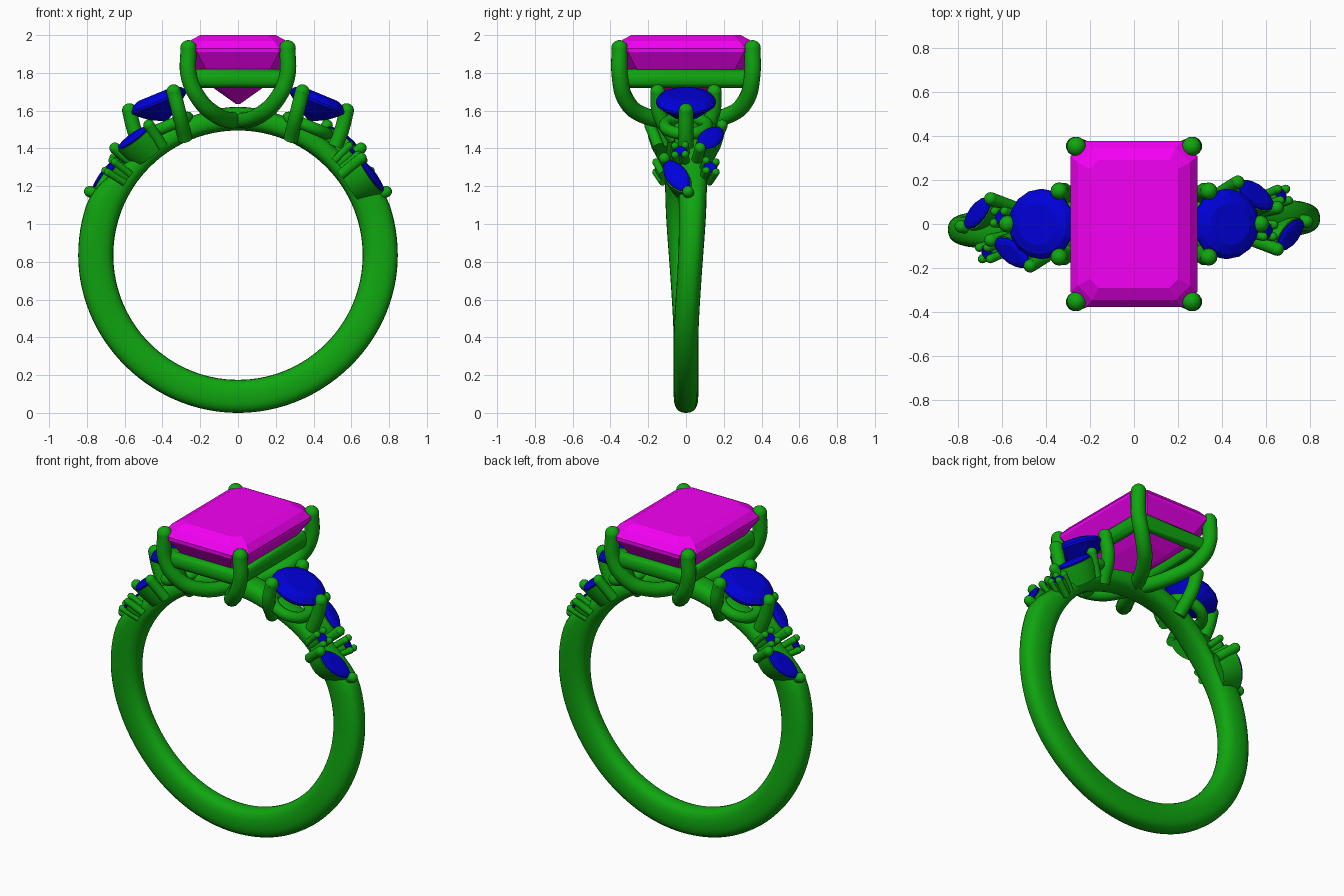
import bpy, bmesh, math
from mathutils import Vector, Matrix

if "Cube" in bpy.data.objects:
    bpy.data.objects.remove(bpy.data.objects["Cube"])

def material(name, c):
    m = bpy.data.materials.new(name)
    m.diffuse_color = (*c, 1)
    m.use_nodes = True
    m.node_tree.nodes["Principled BSDF"].inputs["Base Color"].default_value = m.diffuse_color
    return m

METAL = material("green metal", (0.005, 0.38, 0.005))
PINK = material("pink gem", (0.9, 0.0, 0.9))
BLUE = material("blue gem", (0.0, 0.0, 0.7))
HALF_TURN = Matrix.Rotation(math.pi, 4, 'Z')
CENTRE = Vector((0, 0, 0.835))

def smooth(ob, angle=40):
    bpy.ops.object.select_all(action='DESELECT')
    ob.select_set(True)
    bpy.context.view_layer.objects.active = ob
    bpy.ops.object.shade_smooth_by_angle(angle=math.radians(angle))

def loft(name, rings, mat, xf=Matrix(), closed=False, soft=False):
    """Skin a list of equal-length point rings."""
    bm = bmesh.new()
    vs = [[bm.verts.new(xf @ Vector(p)) for p in r] for r in rings]
    n, k = len(vs[0]), len(vs)
    for i in range(k if closed else k - 1):
        a, b = vs[i], vs[(i + 1) % k]
        for j in range(n):
            bm.faces.new((a[j], a[(j + 1) % n], b[(j + 1) % n], b[j]))
    if not closed:
        bm.faces.new(vs[0])
        bm.faces.new(vs[-1])
    bmesh.ops.recalc_face_normals(bm, faces=bm.faces)
    me = bpy.data.meshes.new(name)
    bm.to_mesh(me)
    bm.free()
    ob = bpy.data.objects.new(name, me)
    bpy.context.collection.objects.link(ob)
    me.materials.append(mat)
    if soft:
        smooth(ob)
    return ob

def ball(name, p, r):
    bpy.ops.mesh.primitive_uv_sphere_add(segments=16, ring_count=10, radius=r, location=p)
    ob = bpy.context.object
    ob.name = name
    ob.data.materials.append(METAL)
    smooth(ob, 60)

def tube(name, pts, r, cyclic=False, curved=True):
    cu = bpy.data.curves.new(name, 'CURVE')
    cu.dimensions = '3D'
    cu.bevel_depth, cu.bevel_resolution, cu.resolution_u = r, 4, 8
    cu.use_fill_caps = True
    sp = cu.splines.new('BEZIER')
    sp.bezier_points.add(len(pts) - 1)
    for bp, p in zip(sp.bezier_points, pts):
        bp.co = p
        bp.handle_left_type = bp.handle_right_type = 'AUTO' if curved else 'VECTOR'
    sp.use_cyclic_u = cyclic
    ob = bpy.data.objects.new(name, cu)
    bpy.context.collection.objects.link(ob)
    cu.materials.append(METAL)
    bpy.ops.object.select_all(action='DESELECT')
    ob.select_set(True)
    bpy.context.view_layer.objects.active = ob
    bpy.ops.object.convert(target='MESH')
    smooth(bpy.context.object, 50)

def ease(a, b, x):
    t = max(0, min(1, (x - a) / (b - a)))
    return t * t * (3 - 2 * t)

# band: varying section swept round the finger hole, shoulders offset to opposite sides
rings = []
for i in range(120):
    phi = math.tau * i / 120
    d = math.degrees(min(phi, math.tau - phi))
    side = 1 if phi < math.pi else -1
    ro = 0.835 + 0.011 * ease(30, 90, d) - 0.076 * ease(108, 132, d) + 0.015 * ease(150, 180, d)
    ri = 0.66
    yc = side * 0.035 * ease(50, 112, d) * (1 - ease(130, 165, d))
    hw = 0.065 + 0.012 * ease(80, 130, d)
    ring = []
    for j in range(24):
        a = math.tau * j / 24
        c, s = math.cos(a), math.sin(a)
        r = (ro + ri) / 2 + (ro - ri) / 2 * math.copysign(abs(c) ** 0.8, c)
        y = yc + hw * math.copysign(abs(s) ** 0.8, s)
        ring.append((r * math.sin(phi), y, CENTRE.z - r * math.cos(phi)))
    rings.append(ring)
loft("band", rings, METAL, closed=True, soft=True)

# centre stone: step-cut rectangle with clipped corners
def octagon(hx, hy, c, z):
    return [(hx, hy - c, z), (hx - c, hy, z), (c - hx, hy, z), (-hx, hy - c, z),
            (-hx, c - hy, z), (c - hx, -hy, z), (hx - c, -hy, z), (hx, c - hy, z)]

loft("centre_stone", [octagon(*p) for p in (
    (0.20, 0.29, 0.04, 2.0), (0.255, 0.345, 0.065, 1.97), (0.288, 0.378, 0.07, 1.93),
    (0.288, 0.378, 0.07, 1.91), (0.23, 0.32, 0.06, 1.82), (0.13, 0.19, 0.04, 1.72),
    (0.01, 0.05, 0.004, 1.635))], PINK)

# centre setting: two crossed U-shaped prong wires and a rectangular gallery rail
for s in (1, -1):
    half = [(0.262, 0.352, 1.93), (0.26, 0.35, 1.78), (0.205, 0.32, 1.66), (0.12, 0.235, 1.58)]
    path = [(x, s * y, z) for x, y, z in half] + [(0, 0, 1.55)]
    path += [(-x, -s * y, z) for x, y, z in reversed(half)]
    tube("centre_prong_wire", path, 0.044)
    for e in (0, -1):
        ball("centre_prong_tip", path[e], 0.044)
tube("gallery_rail", [(0.225, 0.32, 1.77), (-0.225, 0.32, 1.77),
                      (-0.225, -0.32, 1.77), (0.225, -0.32, 1.77)], 0.05, True, False)

def frame(c, normal, along):
    z = normal.normalized()
    x = (along - z * along.dot(z)).normalized()
    y = z.cross(x)
    return Matrix.Translation(c) @ Matrix((x, y, z)).transposed().to_4x4()

def oval(l, w, n, power):
    """Circle for power 1, pointed marquise for a higher power."""
    pts = []
    for j in range(n):
        a = math.tau * j / n
        s = math.sin(a)
        pts.append((l * math.cos(a), w * math.copysign(abs(s) ** power, s), 0))
    return pts

def layers(shape, steps):
    return [[(x * k, y * k, h) for x, y, _ in shape] for k, h in steps]

def gem(name, xf, shape, size):
    loft(name, layers(shape, [(0.6, 0.3 * size), (0.86, 0.2 * size), (1, 0.04 * size),
                              (1, -0.04 * size), (0.5, -0.45 * size), (0.03, -0.7 * size)]), BLUE, xf)

def small_setting(name, turn, c, normal, along, l, w, n, power, prongs, pr, depth):
    xf = turn @ frame(c, normal, along)
    gem(name + "_stone", xf, oval(l, w, n, power), w)
    loft(name + "_cup", layers(oval(l, w, 24, power), [(1.06, -0.006), (1.06, -0.06), (0.9, -depth)]),
         METAL, xf, soft=True)
    for a in prongs:
        p = Vector((l * 1.06 * math.cos(a), (w + pr * 0.5) * math.sin(a), 0.01))
        q = Vector((p.x * 0.8, p.y * 0.8, -depth))
        tube(name + "_prong", [xf @ p, xf @ q], pr)
        ball(name + "_prong_tip", xf @ p, pr)

for turn in (Matrix(), HALF_TURN):
    # round side stone with three prongs and an under-ring
    xf = turn @ frame(Vector((0.42, 0, 1.645)), Vector((0.38, 0, 0.92)), Vector((1, 0, 0)))
    gem("round_stone", xf, oval(0.16, 0.16, 16, 1), 0.155)
    for top, mid, low in (((0.34, 0.15, 1.70), (0.31, 0.14, 1.58), (0.28, 0.06, 1.45)),
                          ((0.34, -0.15, 1.70), (0.31, -0.14, 1.58), (0.28, -0.06, 1.45)),
                          ((0.575, 0, 1.60), (0.55, 0, 1.5), (0.515, 0, 1.41))):
        pts = [turn @ Vector(p) for p in (top, mid, low)]
        tube("round_prong", pts, 0.039)
        ball("round_prong_tip", pts[0], 0.039)
    tube("round_under_ring", [xf @ Vector((0.11 * math.cos(math.tau * k / 8),
         0.11 * math.sin(math.tau * k / 8), -0.135)) for k in range(8)], 0.033, True)

    # marquise leaves (given by their two tips) and tiny round accents, facing outward with a lean
    for a, b, lean in (((0.49, 0.19, 1.53), (0.62, 0.07, 1.38), 0.25),
                       ((0.65, -0.11, 1.34), (0.77, 0.01, 1.17), -0.2),
                       ((0.605, -0.066, 1.385), (0.605, 0.006, 1.385), -0.1),
                       ((0.67, 0.094, 1.30), (0.67, 0.166, 1.30), 0.3)):
        a, b = Vector(a), Vector(b)
        c = (a + b) / 2
        half = (b - a).length / 2
        normal = Vector((c.x, 0, c.z - CENTRE.z)).normalized() + Vector((0, lean, 0))
        if half > 0.05:
            small_setting("marquise", turn, c, normal, b - a, half, 0.058, 16, 1.5,
                          (0, math.pi), 0.03, 0.13)
        else:
            small_setting("accent", turn, c, normal, b - a, half, half, 12, 1,
                          [math.pi * (0.25 + 0.5 * k) for k in range(4)], 0.02, 0.1)
